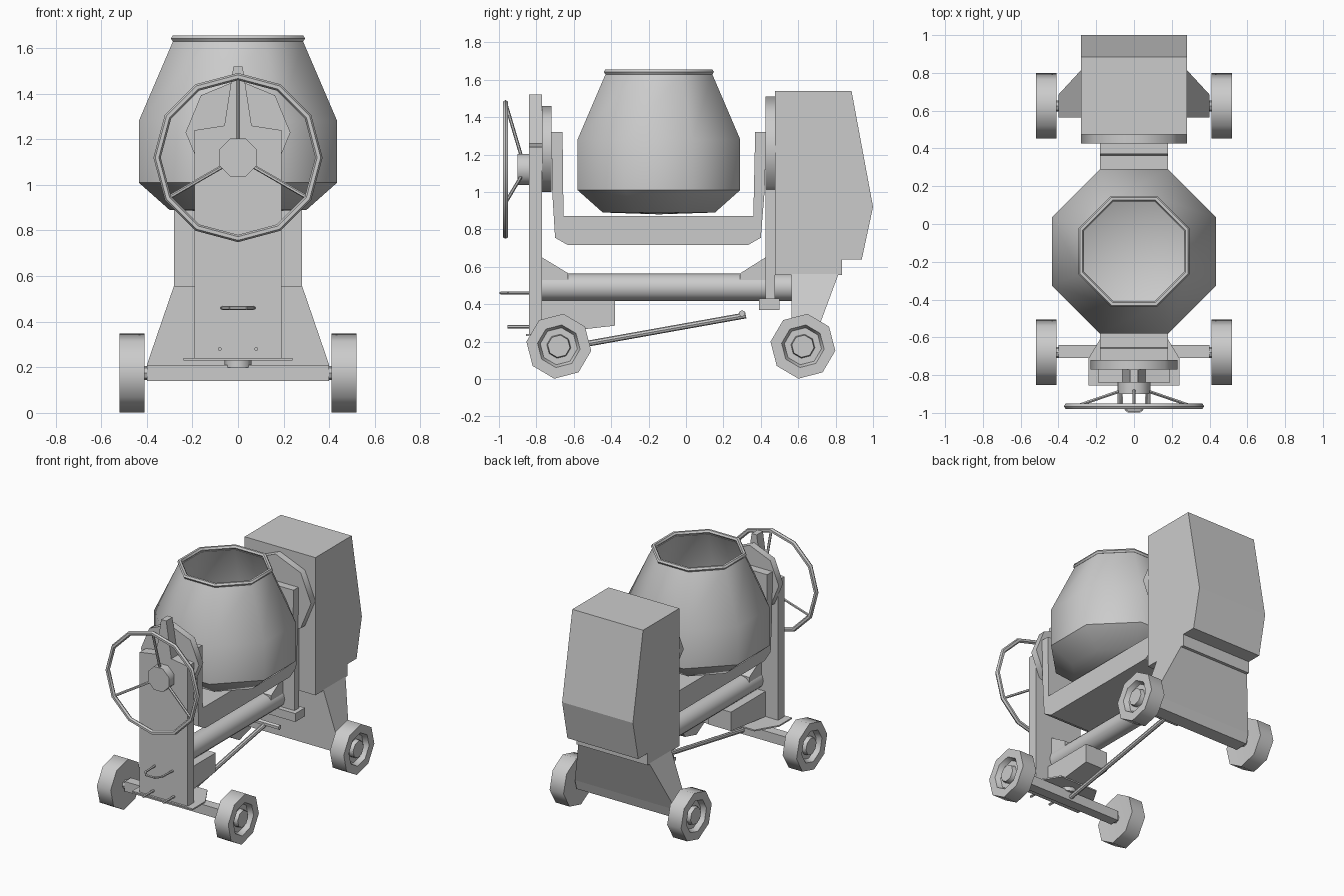
import bpy, bmesh
from math import pi, cos, sin, radians
from mathutils import Vector, Matrix

if "Cube" in bpy.data.objects:
    bpy.data.objects.remove(bpy.data.objects["Cube"])


def finish(name, bm, smooth=False):
    bmesh.ops.remove_doubles(bm, verts=bm.verts, dist=1e-5)
    bmesh.ops.recalc_face_normals(bm, faces=bm.faces)
    me = bpy.data.meshes.new(name)
    bm.to_mesh(me)
    bm.free()
    ob = bpy.data.objects.new(name, me)
    bpy.context.collection.objects.link(ob)
    if smooth:
        bpy.ops.object.select_all(action='DESELECT')
        ob.select_set(True)
        bpy.context.view_layer.objects.active = ob
        bpy.ops.object.shade_smooth_by_angle(angle=radians(46))
    return ob


def prism(name, pts, axis, a, b):
    """Extrude a 2D outline along an axis: x takes (y,z), y takes (x,z), z takes (x,y)."""
    place = {'x': lambda p, t: (t, p[0], p[1]),
             'y': lambda p, t: (p[0], t, p[1]),
             'z': lambda p, t: (p[0], p[1], t)}[axis]
    bm = bmesh.new()
    f = bm.faces.new([bm.verts.new(place(p, a)) for p in pts])
    ext = bmesh.ops.extrude_face_region(bm, geom=[f])
    move = Vector(place((0, 0), b - a))
    bmesh.ops.translate(bm, vec=move, verts=[v for v in ext['geom'] if isinstance(v, bmesh.types.BMVert)])
    if f.is_valid and len(f.link_loops if hasattr(f, 'link_loops') else f.loops) == 0:
        bm.faces.remove(f)
    return finish(name, bm)


def box(name, x0, x1, y0, y1, z0, z1):
    return prism(name, [(x0, y0), (x1, y0), (x1, y1), (x0, y1)], 'z', z0, z1)


def lathe(name, profile, axis, centre, sides=8, turn=0.0, closed=False, smooth=True):
    """Revolve (radius, height) points around an axis through centre."""
    rot = {'x': Matrix(((0, 0, 1), (1, 0, 0), (0, 1, 0))),
           'y': Matrix(((1, 0, 0), (0, 0, 1), (0, 1, 0))),
           'z': Matrix.Identity(3)}[axis]
    bm = bmesh.new()
    rings = []
    for r, h in profile:
        if r == 0:
            rings.append([bm.verts.new(rot @ Vector((0, 0, h)) + Vector(centre))] * sides)
        else:
            rings.append([bm.verts.new(rot @ Vector((r * cos(turn + 2 * pi * i / sides),
                          r * sin(turn + 2 * pi * i / sides), h)) + Vector(centre)) for i in range(sides)])
    n = len(rings)
    for k in range(n if closed else n - 1):
        p, q = rings[k], rings[(k + 1) % n]
        for i in range(sides):
            j = (i + 1) % sides
            bm.faces.new(list(dict.fromkeys([p[i], p[j], q[j], q[i]])))
    return finish(name, bm, smooth)


def disc(name, r, axis, centre, depth, sides=8, turn=0.0):
    return lathe(name, [(0, 0), (r, 0), (r, depth), (0, depth)], axis, centre, sides, turn)


def rod(name, a, b, r, sides=6):
    a, b = Vector(a), Vector(b)
    bm = bmesh.new()
    m = Matrix.Translation((a + b) / 2) @ (b - a).to_track_quat('Z', 'Y').to_matrix().to_4x4()
    bmesh.ops.create_cone(bm, cap_ends=True, segments=sides, radius1=r, radius2=r,
                          depth=(b - a).length, matrix=m)
    return finish(name, bm)


# mixing drum: octagonal, hollow, with rolled lip
K = 1 / cos(pi / 8)
DY = -0.145
drum = [(0, .88), (.30, .89), (.435, 1.01), (.435, 1.28), (.285, 1.63),
        (.265, 1.63), (.415, 1.275), (.415, 1.02), (.29, .91), (0, .90)]
lathe("mixing_drum", [(r * K, z) for r, z in drum], 'z', (0, DY, 0), 8, pi / 8)
lip = [((.279 + .015 * cos(a * pi / 3)) * K, 1.642 + .015 * sin(a * pi / 3)) for a in range(6)]
lathe("drum_lip", lip, 'z', (0, DY, 0), 8, pi / 8, closed=True)

# tilting yoke under the drum
prism("drum_yoke", [(-.72, 1.32), (-.66, 1.32), (-.655, .87), (.36, .87), (.37, 1.32), (.43, 1.32),
                    (.42, 1.0), (.40, .755), (.33, .715), (-.63, .715), (-.70, .755), (-.715, 1.0)],
      'x', -.18, .18)

# front post with pointer blade, tilt gear plate
prism("front_post", [(-.19, .24), (.19, .24), (.19, 1.24), (.06, 1.26), (.02, 1.52),
                     (-.02, 1.52), (-.06, 1.26), (-.19, 1.24)], 'y', -.84, -.77)
disc("front_tilt_plate", .23, 'y', (0, -.77, 1.23), .05)

# handwheel
WZ = 1.12
wheel = [(.355 + .016 * cos(a * pi / 3), .016 * sin(a * pi / 3)) for a in range(6)]
lathe("handwheel_rim", wheel, 'y', (0, -.965, WZ), 12, 0, closed=True)
disc("handwheel_hub", .09, 'y', (0, -.90, WZ), .06, 8, pi / 8)
for i in range(3):
    a = pi / 2 + i * 2 * pi / 3
    rod("handwheel_spoke", (.07 * cos(a), -.88, WZ + .07 * sin(a)),
        (.35 * cos(a), -.963, WZ + .35 * sin(a)), .009)

# rear post, gear plate and foot block
box("rear_post", -.15, .15, .425, .475, .41, 1.25)
disc("rear_gear_plate", .28, 'y', (0, .425, 1.23), .05)
box("rear_post_foot", -.18, .18, .39, .50, .37, .43)

# engine housing and splayed rear stand
prism("engine_housing", [(.475, 1.54), (.885, 1.54), (1.0, .92), (.94, .64),
                         (.835, .64), (.835, .555), (.475, .555)], 'x', -.28, .28)
bm = bmesh.new()
levels = [[bm.verts.new(p) for p in ((-w, .565, z), (w, .565, z), (w, y, z), (-w, y, z))]
          for w, y, z in ((.4, .665, .14), (.4, .685, .21), (.28, .815, .56))]
bm.faces.new(levels[0])
bm.faces.new(levels[2])
for p, q in zip(levels, levels[1:]):
    for i in range(4):
        bm.faces.new((p[i], p[(i + 1) % 4], q[(i + 1) % 4], q[i]))
finish("rear_stand", bm)

# spine tube with gussets and front support box
disc("spine_tube", .073, 'y', (0, -.77, .49), 1.335, 12)
prism("front_gusset", [(-.77, .65), (-.63, .565), (-.63, .50), (-.77, .50)], 'x', -.06, .06)
prism("rear_gusset", [(.425, .65), (.29, .565), (.29, .50), (.425, .50)], 'x', -.06, .06)
prism("spine_support", [(-.77, .42), (-.38, .42), (-.38, .285), (-.77, .24)], 'x', -.09, .09)

# front turntable plate and axle beam
prism("turntable_plate", [(-.24, -.855), (.24, -.855), (.24, -.71), (.15, -.56),
                          (-.15, -.56), (-.24, -.71)], 'z', .23, .24)
disc("turntable_pivot", .06, 'z', (0, -.675, .20), .035)
box("front_axle_beam", -.4, .4, -.71, -.64, .14, .21)

# tow bar with cross handle
rod("tow_bar", (0, -.66, .165), (0, .32, .34), .016, 8)
rod("tow_bar_handle", (-.12, .30, .35), (.12, .30, .35), .018)

# hooks on the front post
hook = [(-.07, -.83), (-.065, -.95), (-.035, -.99), (.035, -.99), (.065, -.95), (.07, -.83)]
for p, q in zip(hook, hook[1:]):
    rod("front_hook", (*p, .46), (*q, .46), .008)
for s in (-1, 1):
    rod("front_peg", (s * .08, -.955, .28), (s * .08, -.83, .28), .009)

# wheels with stepped rims, and axle stubs
tyre = [(0, .01), (.175, .0), (.175, .11), (.115, .11), (.10, .075), (.065, .075), (.06, .105), (0, .105)]
for end, wy in (("front", -.68), ("rear", .625)):
    for s in (-1, 1):
        prof = [(r, s * (h + .41)) for r, h in tyre]
        lathe(end + "_wheel", prof, 'x', (0, wy, .175), 8, radians(-8))
        rod(end + "_axle_stub", (s * .37, wy, .175), (s * .43, wy, .175), .03, 8)
